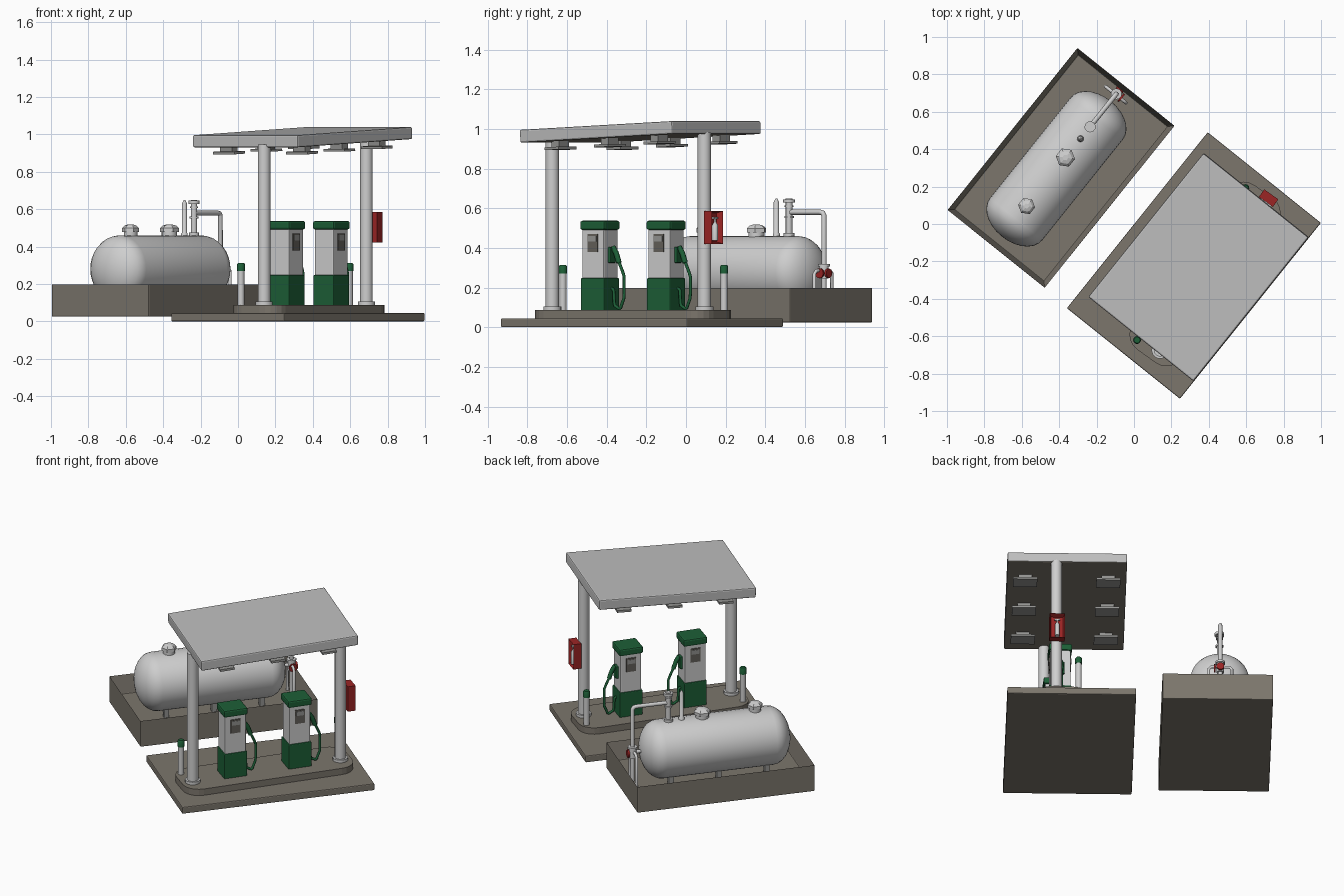
import bpy, bmesh, math
from mathutils import Matrix, Vector

if "Cube" in bpy.data.objects:
    bpy.data.objects.remove(bpy.data.objects["Cube"])


def mat(name, r, g, b):
    m = bpy.data.materials.new(name)
    m.diffuse_color = (r, g, b, 1)
    m.use_nodes = True
    m.node_tree.nodes["Principled BSDF"].inputs["Base Color"].default_value = m.diffuse_color
    return m


WHITE = mat("white_paint", .62, .62, .62)
ROOF = mat("roof_grey", .52, .52, .52)
CONC = mat("concrete", .20, .18, .15)
GREEN = mat("green_paint", .012, .115, .038)
RED = mat("red_paint", .33, .018, .018)
GREY = mat("mid_grey", .30, .30, .29)
DARK = mat("dark_panel", .13, .12, .105)


def frame(x, y, z, deg):
    return Matrix.Translation((x, y, z)) @ Matrix.Rotation(math.radians(deg), 4, 'Z')


SLAB = frame(.32, -.222, 0, 51.3)
KERB = frame(.38, -.267, 0, 54.5)
CANOPY = frame(.345, -.23, .985, 51.3) @ Matrix.Rotation(-.045, 4, 'Y')
BASIN = frame(-.39, .30, 0, 51.3)
TANK = frame(-.415, .295, 0, 51.3)


def make(name, bm, F, m, bevel=0, smooth=False):
    me = bpy.data.meshes.new(name)
    bmesh.ops.recalc_face_normals(bm, faces=bm.faces[:])
    bm.to_mesh(me)
    bm.free()
    ob = bpy.data.objects.new(name, me)
    bpy.context.collection.objects.link(ob)
    ob.matrix_world = F
    me.materials.append(m)
    if bevel:
        b = ob.modifiers.new("bevel", 'BEVEL')
        b.width, b.segments = bevel, 2
    if smooth:
        bpy.ops.object.select_all(action='DESELECT')
        ob.select_set(True)
        bpy.context.view_layer.objects.active = ob
        bpy.ops.object.shade_smooth_by_angle(angle=math.radians(40))
    return ob


def box(name, F, c, s, m, bevel=0):
    bm = bmesh.new()
    bmesh.ops.create_cube(bm, size=1, matrix=Matrix.Translation(c) @ Matrix.Diagonal((*s, 1)))
    return make(name, bm, F, m, bevel)


def lathe(name, F, c, prof, m, n=16, axis='Z', smooth=True):
    """Revolve (radius, height) pairs around an axis through c."""
    bm = bmesh.new()
    rings = []
    for r, h in prof:
        if r < 1e-6:
            rings.append([bm.verts.new((0, 0, h))])
        else:
            rings.append([bm.verts.new((r * math.cos(t), r * math.sin(t), h))
                          for t in (2 * math.pi * i / n for i in range(n))])
    for a, b in zip(rings, rings[1:]):
        for i in range(n):
            j = (i + 1) % n
            q = [a[i % len(a)], a[j % len(a)], b[j % len(b)], b[i % len(b)]]
            bm.faces.new(list(dict.fromkeys(q)))
    for ring in (rings[0], rings[-1]):
        if len(ring) > 2:
            bm.faces.new(ring)
    R = {'Z': Matrix(), 'X': Matrix.Rotation(math.pi / 2, 4, 'Y'),
         'Y': Matrix.Rotation(-math.pi / 2, 4, 'X')}[axis]
    bmesh.ops.transform(bm, matrix=Matrix.Translation(c) @ R, verts=bm.verts[:])
    return make(name, bm, F, m, smooth=smooth)


def cyl(name, F, c, r, z0, z1, m, n=16, axis='Z', smooth=True):
    return lathe(name, F, c, [(r, z0), (r, z1)], m, n, axis, smooth)


def tube(name, F, pts, r, m, curved=False):
    cu = bpy.data.curves.new(name, 'CURVE')
    cu.dimensions = '3D'
    cu.bevel_depth, cu.bevel_resolution, cu.use_fill_caps = r, 2, True
    if curved:
        sp = cu.splines.new('NURBS')
        sp.use_endpoint_u, sp.order_u, sp.resolution_u = True, 3, 4
    else:
        sp = cu.splines.new('POLY')
    sp.points.add(len(pts) - 1)
    for p, co in zip(sp.points, pts):
        p.co = (*co, 1)
    ob = bpy.data.objects.new(name, cu)
    bpy.context.collection.objects.link(ob)
    ob.matrix_world = F
    cu.materials.append(m)


# ground slab and rounded kerb
box("ground_slab", SLAB, (0, 0, .0225), (1.205, .775, .045), CONC, .006)
bm = bmesh.new()
ring = []
for k, (sx, sy) in enumerate(((1, 1), (-1, 1), (-1, -1), (1, -1))):
    for i in range(6):
        t = math.pi / 2 * (k + i / 5)
        ring.append(bm.verts.new((sx * .44 + .1 * math.cos(t), sy * .06 + .1 * math.sin(t), .04)))
f = bm.faces.new(ring)
top = bmesh.ops.extrude_face_region(bm, geom=[f])['geom']
bmesh.ops.translate(bm, vec=(0, 0, .047), verts=[v for v in top if isinstance(v, bmesh.types.BMVert)])
make("kerb", bm, KERB, CONC)

# canopy: sloped slab with concrete-coloured underside, and hanging lamps
roof = box("canopy_roof", CANOPY, (0, 0, 0), (.985, .72, .065), ROOF, .008)
roof.data.materials.append(CONC)
for p in roof.data.polygons:
    p.material_index = 1 if p.normal.z < -.9 else 0
for x in (-.32, 0, .32):
    for y in (-.25, .25):
        box("lamp_mount", CANOPY, (x, y, -.047), (.05, .08, .034), GREY)
        box("lamp_plate", CANOPY, (x, y, -.069), (.09, .145, .014), GREY)

# columns and bollards
for s in (-1, 1):
    c = (s * .471, -.041, 0)
    cyl("column", KERB, c, .034, .08, .965 + s * .02, WHITE)
    cyl("column_foot", KERB, c, .046, .08, .105, WHITE)
    b = (s * .499, .091, 0)
    cyl("bollard", KERB, b, .018, .08, .275, WHITE, 12)
    lathe("bollard_cap", KERB, b, [(.021, .27), (.021, .305), (.016, .313)], GREEN, 12)

# fuel pumps
for x in (-.205, .205):
    box("pump_base", KERB, (x, 0, .165), (.146, .134, .165), GREEN, .005)
    box("pump_body", KERB, (x, 0, .37), (.134, .122, .25), WHITE, .005)
    box("pump_cap", KERB, (x, 0, .514), (.152, .14, .046), GREEN, .01)
    for s in (-1, 1):
        box("pump_panel", KERB, (x, s * .0625, .425), (.062, .007, .09), DARK)
        box("pump_display", KERB, (x, s * .066, .447), (.05, .006, .028), GREY)
    # holster, nozzle and hose on the side
    box("nozzle_holster", KERB, (x + .073, 0, .365), (.02, .045, .08), GREEN, .004)
    tube("nozzle", KERB, [(x + .08, 0, .405), (x + .1, 0, .375), (x + .118, 0, .325)], .014, GREEN)
    tube("hose", KERB, [(x + .115, 0, .335), (x + .15, 0, .26), (x + .15, 0, .15), (x + .125, 0, .09),
                        (x + .09, 0, .11), (x + .085, 0, .19), (x + .06, 0, .2)], .008, GREEN, True)

# extinguisher cabinet on the rear column
bm = bmesh.new()
bmesh.ops.create_cube(bm, size=1, matrix=Matrix.Translation((.527, -.041, .503)) @ Matrix.Diagonal((.05, .092, .165, 1)))
bm.normal_update()
face = [f for f in bm.faces if f.normal.x > .9]
bmesh.ops.inset_region(bm, faces=face, thickness=.014)
bmesh.ops.translate(bm, vec=(-.032, 0, 0), verts=face[0].verts[:])
make("extinguisher_cabinet", bm, KERB, RED)
lathe("extinguisher", KERB, (.537, -.041, 0), [(.015, .438), (.015, .515), (.006, .53), (.006, .552)], WHITE, 10)
box("extinguisher_handle", KERB, (.537, -.041, .55), (.012, .034, .01), WHITE)

# concrete containment basin: open box with thick walls
bm = bmesh.new()
bmesh.ops.create_cube(bm, size=1, matrix=Matrix.Translation((0, 0, .1125)) @ Matrix.Diagonal((1.11, .665, .175, 1)))
bm.normal_update()
face = [f for f in bm.faces if f.normal.z > .9]
bmesh.ops.inset_region(bm, faces=face, thickness=.036)
bmesh.ops.translate(bm, vec=(0, 0, -.12), verts=face[0].verts[:])
make("basin", bm, BASIN, CONC, .005)

# tank with elliptical heads
prof = []
for s in (-1, 1):
    arc = [(.18 * math.cos(t), s * (.345 + .12 * math.sin(t))) for t in (math.pi / 2 * i / 7 for i in range(8))]
    prof += arc[::-1] if s < 0 else arc
lathe("tank", TANK, (0, 0, .28), prof, WHITE, 32, 'X')
for x in (-.3, 0, .3):
    box("tank_saddle", TANK, (x, 0, .125), (.03, .2, .03), GREY)
    for y in (-.09, .09):
        box("tank_leg", TANK, (x, y, .115), (.03, .03, .08), GREY)

# hexagonal hatches
for x, r in ((-.255, .046), (.077, .052)):
    cyl("hatch_neck", TANK, (x, 0, 0), r * .8, .44, .485, WHITE, 12)
    lathe("hatch_lid", TANK, (x, 0, 0), [(r, .478), (r, .498), (r * .7, .512), (r * .3, .518)], WHITE, 6, smooth=False)

# vent pipes
lathe("vent_pipe", TANK, (.206, 0, 0), [(.018, .44), (.018, .47), (.014, .475), (.014, .63), (.004, .65)], WHITE, 10)
cyl("fill_pipe", TANK, (.288, 0, 0), .017, .44, .65, WHITE, 10)
for z0, z1, r in ((.455, .475, .028), (.55, .56, .024), (.605, .615, .022), (.628, .645, .03)):
    cyl("fill_flange", TANK, (.288, 0, 0), r, z0, z1, WHITE, 10)

# feed line down past the tank end, with valve and red wheel
tube("feed_line", TANK, [(.288, 0, .58), (.49, 0, .58), (.505, 0, .577), (.513, 0, .565), (.513, 0, .09)], .013, WHITE)
cyl("valve_body", TANK, (.513, 0, 0), .024, .245, .31, WHITE, 10)
cyl("valve_flange", TANK, (.513, 0, 0), .03, .305, .318, WHITE, 10)
cyl("valve_wheel", TANK, (.513, 0, .272), .026, -.038, -.028, RED, 10, 'Y')
cyl("valve_wheel_end", TANK, (.513, 0, .272), .024, .022, .034, RED, 10, 'X')
tube("tank_outlet", TANK, [(.45, 0, .28), (.513, 0, .28)], .012, WHITE)
tube("pipe_support", TANK, [(.508, -.07, .08), (.508, -.07, .27), (.508, -.055, .285), (.508, .055, .285),
                            (.508, .07, .27), (.508, .07, .08)], .009, WHITE)
